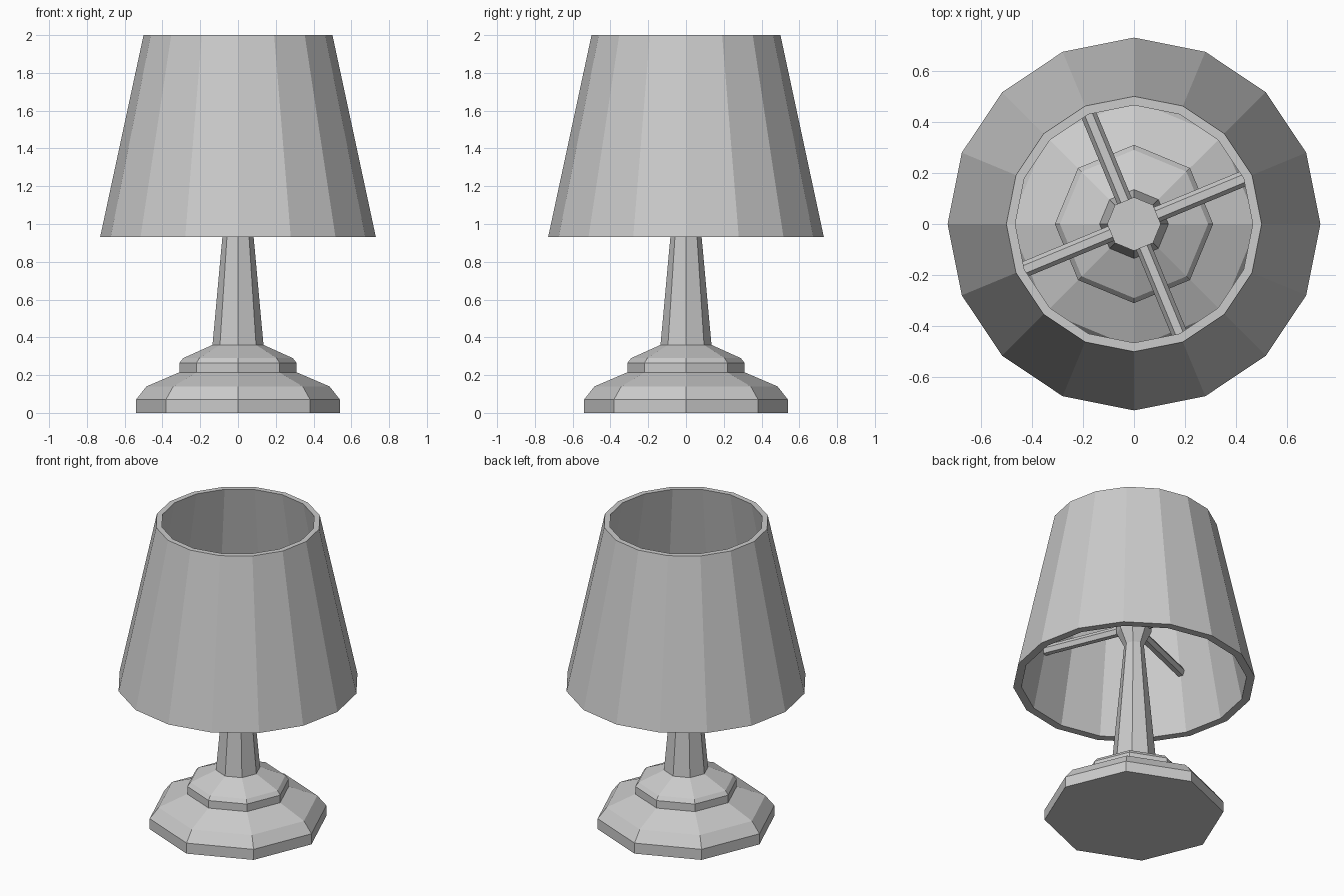
import bpy, bmesh
from math import cos, sin, pi, radians
from mathutils import Vector, Matrix

if "Cube" in bpy.data.objects:
    bpy.data.objects.remove(bpy.data.objects["Cube"])


def finish(bm, name):
    bmesh.ops.recalc_face_normals(bm, faces=bm.faces)
    mesh = bpy.data.meshes.new(name)
    bm.to_mesh(mesh)
    bm.free()
    obj = bpy.data.objects.new(name, mesh)
    bpy.context.collection.objects.link(obj)
    return obj


def lathe(name, profile, sides, closed=False):
    """Sweep (radius, z) points round z; closed joins last ring to first, else ends are capped."""
    bm = bmesh.new()
    rings = [[bm.verts.new((r * cos(2 * pi * i / sides), r * sin(2 * pi * i / sides), z))
              for i in range(sides)] for r, z in profile]
    pairs = list(zip(rings, rings[1:]))
    if closed:
        pairs.append((rings[-1], rings[0]))
    else:
        bm.faces.new(rings[0])
        bm.faces.new(rings[-1])
    for a, b in pairs:
        for i in range(sides):
            j = (i + 1) % sides
            bm.faces.new((a[i], a[j], b[j], b[i]))
    return finish(bm, name)


def strut(name, angle, r0, r1, z, radius):
    """Six-sided horizontal bar running outwards at the given angle."""
    bm = bmesh.new()
    bmesh.ops.create_cone(bm, cap_ends=True, segments=6, radius1=radius,
                          radius2=radius, depth=r1 - r0)
    bm.transform(Matrix.Rotation(angle, 4, 'Z')
                 @ Matrix.Translation(Vector(((r0 + r1) / 2, 0, z)))
                 @ Matrix.Rotation(pi / 2, 4, 'Y'))
    return finish(bm, name)


# Stepped octagonal base
lathe("base", [(0.54, 0), (0.54, 0.07), (0.485, 0.14), (0.31, 0.215),
               (0.31, 0.265), (0.29, 0.29), (0.135, 0.36)], 8)

# Tapered stem with flared hub
lathe("stem", [(0.135, 0.36), (0.06, 1.18), (0.105, 1.27), (0.105, 1.35)], 8)

# Four bars carrying the shade
for k in range(4):
    strut(f"shade_support_{k + 1}", radians(22.5 + 90 * k), 0.08, 0.61, 1.31, 0.031)

# Open tapered shade with wall thickness
lathe("shade", [(0.73, 0.93), (0.50, 2.0), (0.465, 2.0), (0.68, 0.93)], 16, closed=True)
